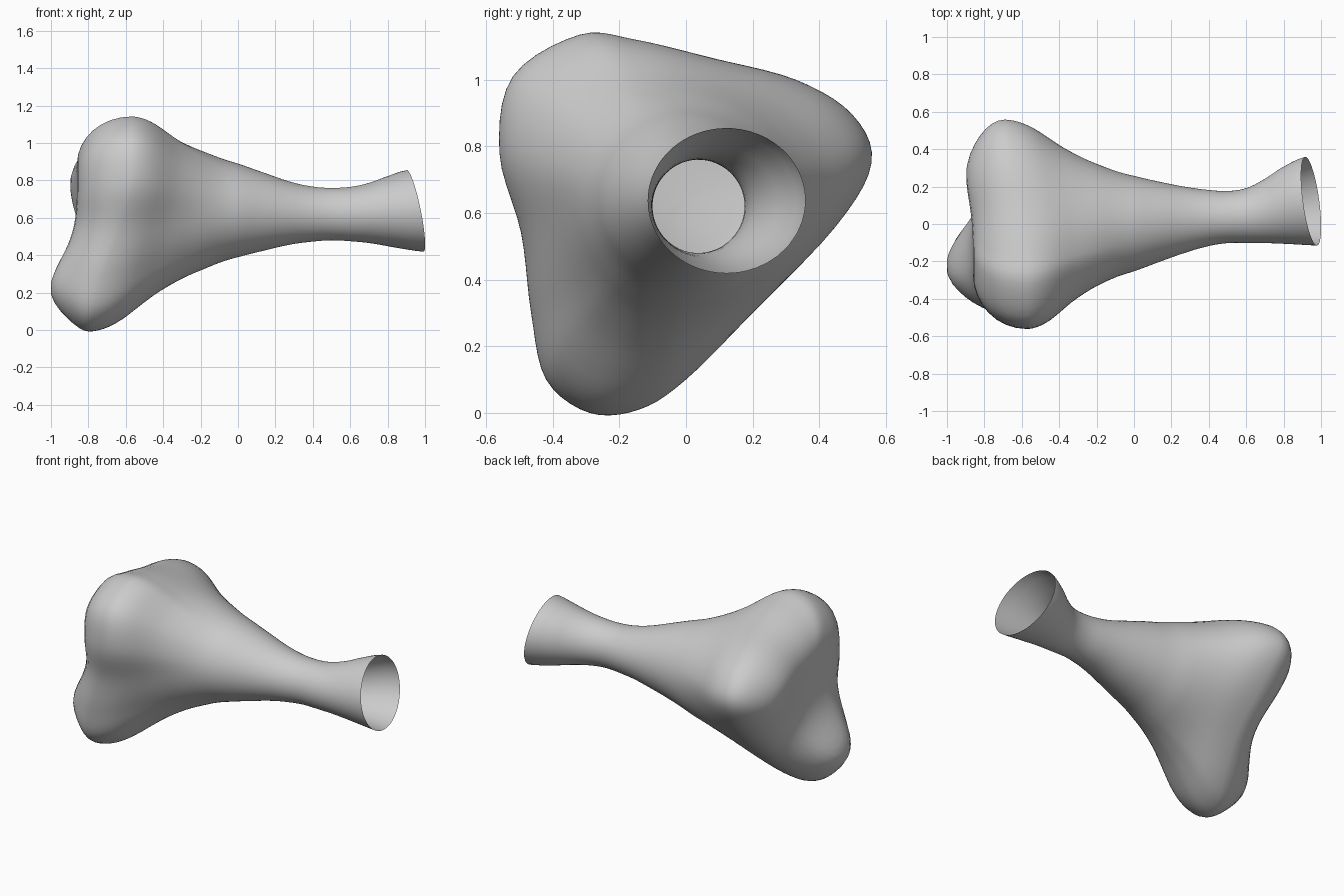
import bpy, bmesh
from math import sin, cos, pi, atan2, sqrt, exp

if "Cube" in bpy.data.objects:
    bpy.data.objects.remove(bpy.data.objects["Cube"])

# Three-lobed outline of the head: y, z, x at widest point,
# and the fraction of the radius where the end face starts rounding over
OUTLINE = [
    (-0.32, 1.135, -0.57, 0.50), (-0.15, 1.12, -0.57, 0.48),
    (0.08, 1.065, -0.60, 0.45), (0.33, 1.00, -0.66, 0.45),
    (0.50, 0.895, -0.69, 0.48), (0.557, 0.75, -0.69, 0.48),
    (0.45, 0.56, -0.66, 0.45), (0.20, 0.30, -0.65, 0.45),
    (0.00, 0.10, -0.72, 0.52), (-0.14, 0.01, -0.78, 0.60),
    (-0.29, 0.00, -0.80, 0.64), (-0.42, 0.10, -0.79, 0.62),
    (-0.465, 0.30, -0.74, 0.55), (-0.495, 0.54, -0.65, 0.48),
    (-0.56, 0.78, -0.58, 0.48), (-0.52, 1.01, -0.57, 0.50),
]
# Tube stations: x, centre y, centre z, radius y, radius z, tilt
TUBE = [
    (-0.90, 0.0, 0.640, 0.340, 0.340, 0.0),
    (-0.50, 0.0, 0.640, 0.325, 0.325, 0.0),
    (-0.20, 0.0, 0.640, 0.295, 0.295, 0.0),
    (0.00, 0.002, 0.640, 0.255, 0.250, 0.0),
    (0.14, 0.012, 0.633, 0.213, 0.208, 0.0),
    (0.28, 0.023, 0.625, 0.175, 0.168, 0.0),
    (0.40, 0.032, 0.620, 0.150, 0.147, 0.0),
    (0.50, 0.037, 0.620, 0.139, 0.140, 0.0),
    (0.60, 0.045, 0.620, 0.146, 0.145, 0.08),
    (0.70, 0.068, 0.624, 0.170, 0.160, 0.3),
    (0.81, 0.098, 0.630, 0.205, 0.188, 0.65),
    (0.947, 0.122, 0.637, 0.237, 0.218, 1.0),
]
# How much of the lobe height is left, in even steps from lobe to neck
FADE = [1, 0.95, 0.82, 0.63, 0.44, 0.29, 0.17, 0.085, 0.03, 0.005, 0]
NECK_X = 0.05
POLE_Y, POLE_Z = 0.0, 0.64


def catmull(a, b, c, d, t):
    return tuple(0.5 * (2*q + (r - p)*t + (2*p - 5*q + 4*r - s)*t*t
                        + (3*q - p - 3*r + s)*t**3)
                 for p, q, r, s in zip(a, b, c, d))


# Smooth closed outline
n = len(OUTLINE)
outline = [catmull(*(OUTLINE[(i + k) % n] for k in (-1, 0, 1, 2)), j / 5)
           for i in range(n) for j in range(5)]
angles = [atan2(z - POLE_Z, y - POLE_Y) for y, z, *_ in outline]


def station(x):
    # Tube section at a given x
    i = max(k for k in range(len(TUBE) - 1) if TUBE[k][0] <= x or k == 0)
    a, b = TUBE[i], TUBE[i + 1]
    t = (x - a[0]) / (b[0] - a[0])
    keys = [TUBE[min(max(i + k, 0), len(TUBE) - 1)] for k in (-1, 0, 1, 2)]
    return catmull(*keys, t)[1:]


def tube_point(x, a):
    cy, cz, ry, rz, tilt = station(x)
    dy, dz = ry * cos(a), rz * sin(a)
    return (x - max(0, tilt) * (0.13 * dy + 0.20 * dz), cy + dy, cz + dz)


def bump(y, z, cy, cz, s):
    return exp(-((y - cy) ** 2 + (z - cz) ** 2) / (2 * s * s))


def face_x(y, z):
    # End face: strong bulge on the low lobe, slight one on the back lobe
    return (-0.86 - 0.145 * bump(y, z, -0.23, 0.21, 0.17)
            - 0.04 * bump(y, z, 0.28, 0.80, 0.15)
            + 0.025 * bump(y, z, 0.15, 0.42, 0.15))


def face_ring(k):
    # Rounded end face between the pole and the widest outline
    ring = []
    for y, z, xb, g0 in outline:
        e = sin(pi / 2 * max(0, k - 1))
        g = g0 * k if k < 1 else g0 + (1 - g0) * e
        py, pz = POLE_Y + (y - POLE_Y) * g, POLE_Z + (z - POLE_Z) * g
        x = face_x(py, pz)
        ring.append((x + (xb - x) * (1 - sqrt(max(0, 1 - e * e))), py, pz))
    return ring


def shoulder_ring(u):
    # Lobes melting into the widening neck
    i = min(9, int(u * 10))
    pts = [(FADE[abs(i + k)] if i + k <= 10 else 0,) for k in (-1, 0, 1, 2)]
    f = max(0, catmull(*pts, u * 10 - i)[0])
    ring = []
    for (y, z, xb, _), a in zip(outline, angles):
        x, ty, tz = tube_point(xb + (NECK_X - xb) * u, a)
        ring.append((x, ty + (y - ty) * f, tz + (z - tz) * f))
    return ring


rings = [face_ring(k / 8) for k in range(1, 17)]
rings += [shoulder_ring((k / 22) ** 1.2) for k in range(0, 23)]
rings += [[tube_point(NECK_X + (0.947 - NECK_X) * k / 24, a) for a in angles]
          for k in range(1, 25)]

# Skin the rings, leaving the flared tube mouth open
bm = bmesh.new()
pole = bm.verts.new((face_x(POLE_Y, POLE_Z), POLE_Y, POLE_Z))
loops = [[bm.verts.new(p) for p in ring] for ring in rings]
m = len(outline)
for i in range(m):
    j = (i + 1) % m
    bm.faces.new((pole, loops[0][i], loops[0][j]))
    for a, b in zip(loops, loops[1:]):
        bm.faces.new((a[i], b[i], b[j], a[j]))
bmesh.ops.remove_doubles(bm, verts=bm.verts, dist=0.0005)
bmesh.ops.recalc_face_normals(bm, faces=bm.faces)
# Keep the outside of the shell facing outward
ref = max(bm.faces, key=lambda f: f.calc_center_median().z)
if ref.normal.z < 0:
    bmesh.ops.reverse_faces(bm, faces=bm.faces)
for f in bm.faces:
    f.smooth = True
mesh = bpy.data.meshes.new("lobed_tube")
bm.to_mesh(mesh)
bm.free()
obj = bpy.data.objects.new("lobed_tube", mesh)
bpy.context.collection.objects.link(obj)
